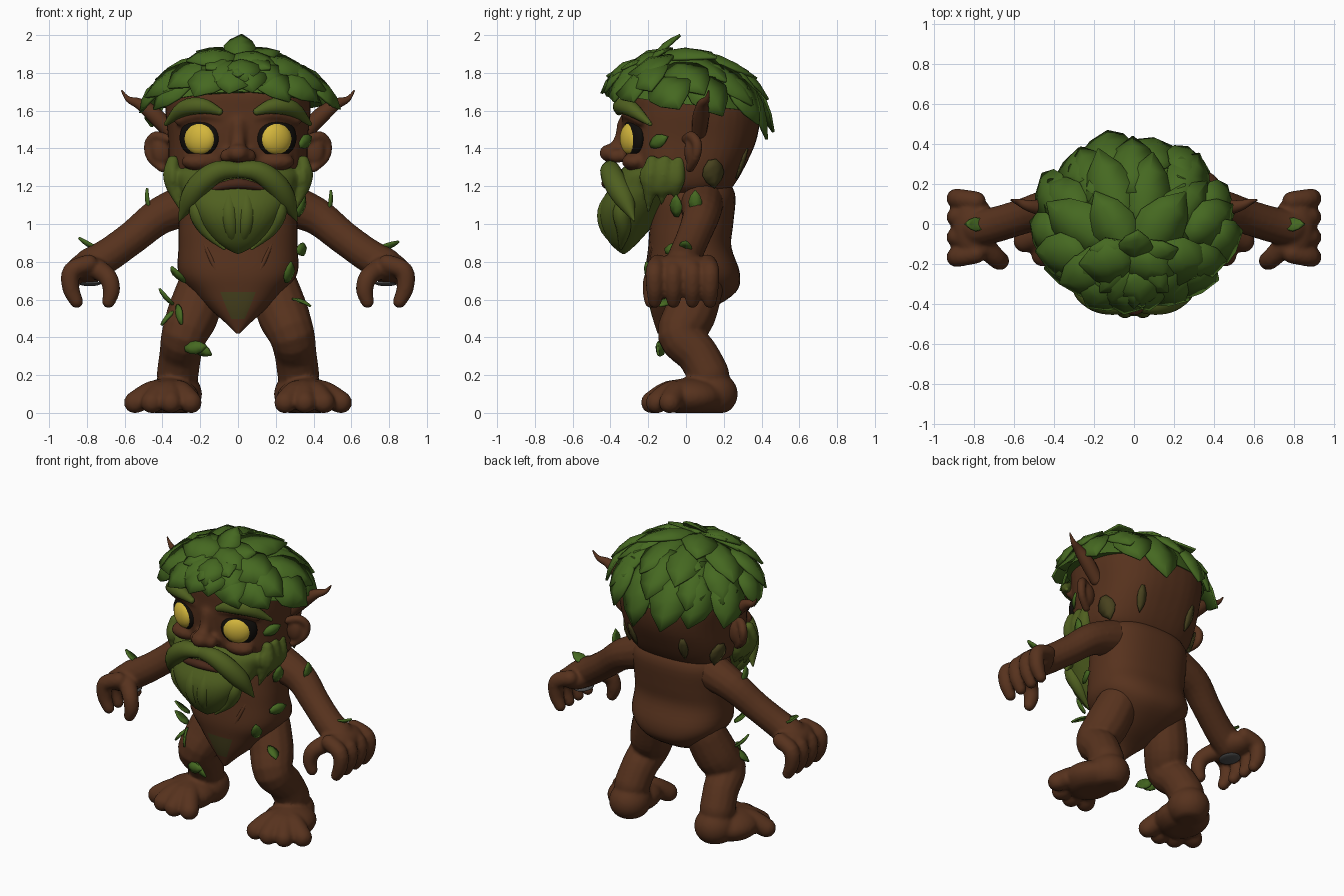
import bpy, bmesh, math, random
from mathutils import Vector, Matrix, Euler

random.seed(4)
cube = bpy.data.objects.get("Cube")
if cube:
    bpy.data.objects.remove(cube, do_unlink=True)


def material(name, *rgb):
    mat = bpy.data.materials.new(name)
    mat.use_nodes = True
    mat.diffuse_color = (*rgb, 1)
    shader = mat.node_tree.nodes["Principled BSDF"]
    shader.inputs["Base Color"].default_value = (*rgb, 1)
    shader.inputs["Roughness"].default_value = 0.8
    return mat


bark = material("bark brown", .095, .032, .0125)
lip_brown = material("lip brown", .065, .021, .01)
foliage = material("leaf green", .06, .14, .015)
moss = material("moss green", .078, .115, .014)
moss_stain = material("moss stain", .064, .054, .013)
yellow = material("eye yellow", .66, .47, .045)
black = material("socket black", .005, .004, .003)
grey = material("palm grey", .08, .08, .08)


def finish(name, bm, *mats, mirror=False, voxel=0, thick=0, rule=None):
    """Turn a bmesh into a named, shaded object with its modifiers."""
    bmesh.ops.recalc_face_normals(bm, faces=bm.faces[:])
    if rule:
        for face in bm.faces:
            face.material_index = rule(face.calc_center_median())
    mesh = bpy.data.meshes.new(name)
    bm.to_mesh(mesh)
    bm.free()
    obj = bpy.data.objects.new(name, mesh)
    bpy.context.scene.collection.objects.link(obj)
    for mat in mats:
        mesh.materials.append(mat)
    bpy.ops.object.select_all(action='DESELECT')
    obj.select_set(True)
    bpy.context.view_layer.objects.active = obj
    bpy.ops.object.shade_smooth_by_angle(angle=math.radians(50))
    if voxel:
        remesh = obj.modifiers.new("blend", 'REMESH')
        remesh.mode = 'VOXEL'
        remesh.voxel_size = voxel
        remesh.use_smooth_shade = True
        relax = obj.modifiers.new("relax", 'SMOOTH')
        relax.factor = .5
        relax.iterations = 4
    if thick:
        solid = obj.modifiers.new("thickness", 'SOLIDIFY')
        solid.thickness = thick
        solid.offset = 0
    if mirror:
        obj.modifiers.new("mirror", 'MIRROR')


def refine(rows, steps=4):
    """Catmull-Rom interpolation of rows of numbers."""
    rows = [Vector(r) for r in rows]
    ext = [rows[0]] + rows + [rows[-1]]
    out = []
    for a, b, c, d in zip(ext, ext[1:], ext[2:], ext[3:]):
        for i in range(steps):
            t = i / steps
            out.append((b * 2 + (c - a) * t + (a * 2 - b * 5 + c * 4 - d) * t * t
                        + (b * 3 - a - c * 3 + d) * t ** 3) / 2)
    return out + [rows[-1]]


def skin(bm, rings):
    """Bridge rings of points and cap both ends."""
    rings = [[bm.verts.new(p) for p in ring] for ring in rings]
    n = len(rings[0])
    for low, high in zip(rings, rings[1:]):
        for i in range(n):
            j = (i + 1) % n
            bm.faces.new((low[i], low[j], high[j], high[i]))
    bm.faces.new(rings[0][::-1])
    bm.faces.new(rings[-1])


def loft(bm, rows, power=2.5, n=40):
    """Stack superellipses; each row is height, centre y, x radius, y radius."""
    def bend(v):
        return math.copysign(abs(v) ** (2 / power), v)
    angles = [math.tau * i / n for i in range(n)]
    skin(bm, [[(max(r[2], .004) * bend(math.cos(a)), r[1] + max(r[3], .004) * bend(math.sin(a)), r[0])
               for a in angles] for r in refine(rows)])


def ball(bm, centre, size, turn=0):
    matrix = Matrix.LocRotScale(Vector(centre), Euler((0, 0, turn)), Vector(size))
    bmesh.ops.create_uvsphere(bm, u_segments=24, v_segments=14, radius=1, matrix=matrix)


def limb(bm, rows, n=14):
    """Round tapering tube; each row is x, y, z, radius."""
    path = refine(rows)
    across, last, rings = None, None, []
    for i, row in enumerate(path):
        ahead = (path[min(i + 1, len(path) - 1)] - path[max(i - 1, 0)]).to_3d().normalized()
        across = last.rotation_difference(ahead) @ across if last else ahead.orthogonal().normalized()
        last, other = ahead, ahead.cross(across)
        r = max(row[3], .003)
        rings.append([row.to_3d() + (across * math.cos(math.tau * k / n)
                      + other * math.sin(math.tau * k / n)) * r for k in range(n)])
    skin(bm, rings)
    for end in (rows[0], rows[-1]):
        ball(bm, end[:3], [end[3] * .98] * 3)


def leaf(bm, base, tip, normal, half, bow=.03):
    """Pointed leaf folded along its midrib."""
    axis = tip - base
    side = axis.cross(normal).normalized()
    up = side.cross(axis).normalized()
    rows = []
    for t, w in ((0, .35), (.25, .85), (.5, 1), (.75, .7), (1, .02)):
        mid = base + axis * t + up * bow * math.sin(math.pi * t)
        rows.append([bm.verts.new(mid + side * half * w * s - up * half * .25 * w * abs(s))
                     for s in (-1, 0, 1)])
    for a, b in zip(rows, rows[1:]):
        for i in (0, 1):
            bm.faces.new((a[i], a[i + 1], b[i + 1], b[i]))


# Torso, ending in a point at the front, with a stained tip
bm = bmesh.new()
loft(bm, [(.42, -.13, .01, .02), (.48, -.1, .07, .07), (.55, -.03, .15, .16), (.64, .03, .24, .235),
          (.74, .035, .315, .25), (.88, .02, .315, .22), (1, .03, .315, .22), (1.16, .05, .31, .21),
          (1.25, .06, .2, .14)])
finish("torso", bm, bark, moss_stain,
       rule=lambda c: int(c.y < -.08 and .49 < c.z < .64 and abs(c.x) < .03 + (c.z - .49) * .5))

# Bark ridges on the belly
bm = bmesh.new()
limb(bm, [(.2, -.15, .95, .006), (.14, -.187, .81, .014), (.08, -.2, .68, .006)])
finish("belly_ridges", bm, bark, mirror=True)

# Head with nose, cheeks and brow ridges
bm = bmesh.new()
loft(bm, [(1.15, 0, .27, .2), (1.2, 0, .335, .25), (1.3, 0, .365, .31), (1.45, .02, .37, .355),
          (1.6, .025, .385, .365), (1.7, 0, .37, .335), (1.78, -.02, .27, .25), (1.81, -.02, .14, .14)])
ball(bm, (0, -.395, 1.375), (.06, .065, .05))
limb(bm, [(0, -.32, 1.53, .045), (0, -.34, 1.45, .04), (0, -.37, 1.39, .045)])
for s in (1, -1):
    ball(bm, (s * .055, -.365, 1.36), (.042, .05, .038))
    ball(bm, (s * .2, -.27, 1.33), (.1, .07, .05))
    limb(bm, [(s * .1, -.315, 1.57, .03), (s * .2, -.3, 1.585, .035), (s * .31, -.24, 1.55, .03)])
finish("head", bm, bark, voxel=.014)

# Mossy stains behind the ears and low on the back of the head
bm = bmesh.new()
for s in (1, -1):
    leaf(bm, Vector((s * .365, .14, 1.34)), Vector((s * .315, .15, 1.19)), Vector((s, .3, 0)), .06, .01)
    leaf(bm, Vector((s * .2, .325, 1.4)), Vector((s * .18, .265, 1.24)), Vector((s * .3, 1, 0)), .03, .01)
finish("head_stains", bm, moss_stain, thick=.008)

# Ears with a raised rim, and curled twig horns
bm = bmesh.new()
ball(bm, (.405, .03, 1.385), (.055, .04, .08))
limb(bm, [(.37, 0, 1.45, .024), (.435, .03, 1.465, .027), (.472, .06, 1.42, .027),
          (.46, .05, 1.35, .025), (.4, .02, 1.295, .024)])
finish("ears", bm, bark, mirror=True, voxel=.01)
bm = bmesh.new()
limb(bm, [(.36, .07, 1.49, .04), (.44, .08, 1.575, .044), (.52, .09, 1.635, .03),
          (.58, .11, 1.66, .016), (.615, .12, 1.705, .004)])
finish("twig_horns", bm, bark, mirror=True)

# Eyes
turn = math.radians(24)
bm = bmesh.new()
ball(bm, (.205, -.28, 1.457), (.114, .042, .106), turn)
finish("eye_sockets", bm, black, mirror=True)
bm = bmesh.new()
ball(bm, (.201, -.292, 1.452), (.09, .05, .086), turn)
finish("eyeballs", bm, yellow, mirror=True)

# Mossy brows
bm = bmesh.new()
limb(bm, [(.1, -.355, 1.595, .02), (.19, -.345, 1.625, .042), (.29, -.29, 1.61, .042), (.38, -.19, 1.53, .012)])
finish("brows", bm, moss, mirror=True)

# Beard body with ragged side whiskers
bm = bmesh.new()
loft(bm, [(.84, -.33, .01, .01), (.9, -.33, .11, .075), (1, -.31, .2, .145), (1.1, -.265, .265, .19),
          (1.2, -.19, .31, .21), (1.27, -.16, .33, .2), (1.31, -.15, .28, .17)], power=2.2)
for s in (1, -1):
    ball(bm, (s * .345, -.13, 1.25), (.045, .12, .1))
    for y, low in ((-.04, 1.13), (-.11, 1.1), (-.18, 1.06)):
        limb(bm, [(s * .345, y, 1.33, .035), (s * .35, y - .01, 1.23, .045), (s * (.33 + y * .2), y - .02, low, .008)])
finish("beard", bm, moss, voxel=.012)

# Beard strands sweeping to the point
bm = bmesh.new()
for x in (-.21, -.13, -.045, .045, .13, .21):
    depth = -.415 + abs(x) * .5
    limb(bm, [(x, depth, 1.17, .02), (x * 1.02, depth - .03, 1.07, .046),
              (x * .8, depth - .02, .97, .038), (x * .35, -.345, .87, .008)])
finish("beard_strands", bm, moss)

# Moustache and mouth
bm = bmesh.new()
limb(bm, [(0, -.395, 1.285, .04), (.1, -.4, 1.28, .055), (.19, -.375, 1.22, .062),
          (.255, -.325, 1.13, .054), (.31, -.275, 1.02, .006)])
finish("moustache", bm, moss, mirror=True)
bm = bmesh.new()
limb(bm, [(-.14, -.375, 1.185, .015), (0, -.42, 1.215, .028), (.14, -.375, 1.185, .015)])
finish("mouth", bm, lip_brown)

# Arms with curled fingers
bm = bmesh.new()
limb(bm, [(.24, .08, 1.11, .12), (.41, .08, 1.045, .1), (.55, .04, .935, .09),
          (.68, 0, .84, .09), (.78, -.02, .78, .095)])
ball(bm, (.8, -.02, .765), (.105, .165, .08))
for y in (-.165, -.066, .034, .127):
    limb(bm, [(.79, y * .9, .79, .05), (.88, y, .75, .05), (.885, y, .66, .046), (.855, y, .59, .036)])
limb(bm, [(.76, -.1, .77, .058), (.69, -.17, .72, .05), (.67, -.185, .65, .046), (.685, -.185, .59, .036)])
finish("arms", bm, bark, mirror=True, voxel=.011)
bm = bmesh.new()
ball(bm, (.785, -.02, .685), (.06, .075, .014))
finish("palm_patches", bm, grey, mirror=True)

# Legs with splayed toes and flat soles
bm = bmesh.new()
limb(bm, [(.19, .07, .67, .13), (.24, .02, .52, .138), (.285, -.03, .41, .122),
          (.305, .06, .31, .112), (.32, .12, .2, .112)])
ball(bm, (.32, .14, .1), (.13, .135, .12))
ball(bm, (.37, .02, .085), (.165, .18, .1))
for x, y in ((.25, -.165), (.355, -.18), (.455, -.155), (.545, -.085)):
    limb(bm, [(.36, .02, .11, .07), ((x + .36) / 2, y / 2, .105, .066), (x, y, .055, .06)])
for vert in bm.verts:
    vert.co.z = max(vert.co.z, 0)
finish("legs", bm, bark, mirror=True, voxel=.012)


# Leaf crown, spreading from a whorl tilted to the front
def crown(t, a, lift=0.0, scale=1.0):
    polar = t * math.radians(86 - 40 * math.cos(a))
    d = Vector((math.sin(polar) * math.sin(a), -math.sin(polar) * math.cos(a), math.cos(polar)))
    d.rotate(Euler((math.radians(24), 0, 0)))
    radii = Vector((.485, .425, .345))
    normal = Vector([d[i] / radii[i] for i in range(3)]).normalized()
    point = Vector([d[i] * radii[i] * scale for i in range(3)])
    return Vector((0, 0, 1.555)) + point + normal * lift, normal


bm = bmesh.new()
skin(bm, [[crown(.02 + t * .105, math.tau * i / 32, scale=.95)[0] for i in range(32)] for t in range(9)])
finish("crown_base", bm, foliage)

bm = bmesh.new()
for count, start, end in ((5, .02, .42), (9, .16, .62), (11, .36, .82), (14, .55, 1)):
    for i in range(count):
        a = math.tau * (i + random.uniform(-.2, .2) + start) / count
        front = max(math.cos(a), 0)
        if front > .6 and end < .7:
            continue
        base = crown(start - front * .25, a, .01)[0]
        tip = crown(end + random.uniform(-.05, .04), a, random.uniform(.025, .06))[0]
        leaf(bm, base, tip, crown((start + end) / 2, a)[1], random.uniform(.11, .135), .045)
for x, y, z in ((.02, -.03, 2), (.22, -.12, 1.91), (-.22, -.12, 1.91), (.17, -.34, 1.82), (-.17, -.34, 1.82),
                (0, -.42, 1.78)):
    leaf(bm, Vector((0, -.18, 1.87)), Vector((x, y, z)), Vector((0, -.6, 1)), .085, .02)
finish("crown_leaves", bm, foliage, thick=.014)

# Small leaves sprouting from the limbs and body: position, then outward direction
sprouts = [(-.47, .05, 1.08, -.1, 0, 1), (.48, .05, 1.07, .1, 0, 1), (-.75, 0, .87, -.8, 0, .5),
           (.75, 0, .87, .8, 0, .3), (-.29, -.12, .7, -.5, -.4, .6), (.26, -.17, .7, .2, -.4, 1),
           (.3, -.08, .6, .7, -.5, -.3), (-.35, -.04, .58, -.5, -.3, .6), (-.34, -.05, .54, -.6, -.4, -.7),
           (-.32, -.09, .56, .2, -.5, -.8), (-.23, -.12, .36, .7, -.2, -.4), (-.27, -.13, .34, .9, -.2, .1),
           (.33, -.18, 1.42, .4, .6, .3), (.32, -.05, 1.05, .3, 0, 1), (.32, -.1, .86, .3, .8, .1)]
bm = bmesh.new()
for sprout in sprouts:
    root, out = Vector(sprout[:3]), Vector(sprout[3:]).normalized()
    leaf(bm, root - out * .01, root + out * .11, root - Vector((0, .1, root.z)), .035, .012)
finish("sprouts", bm, foliage, thick=.012)
